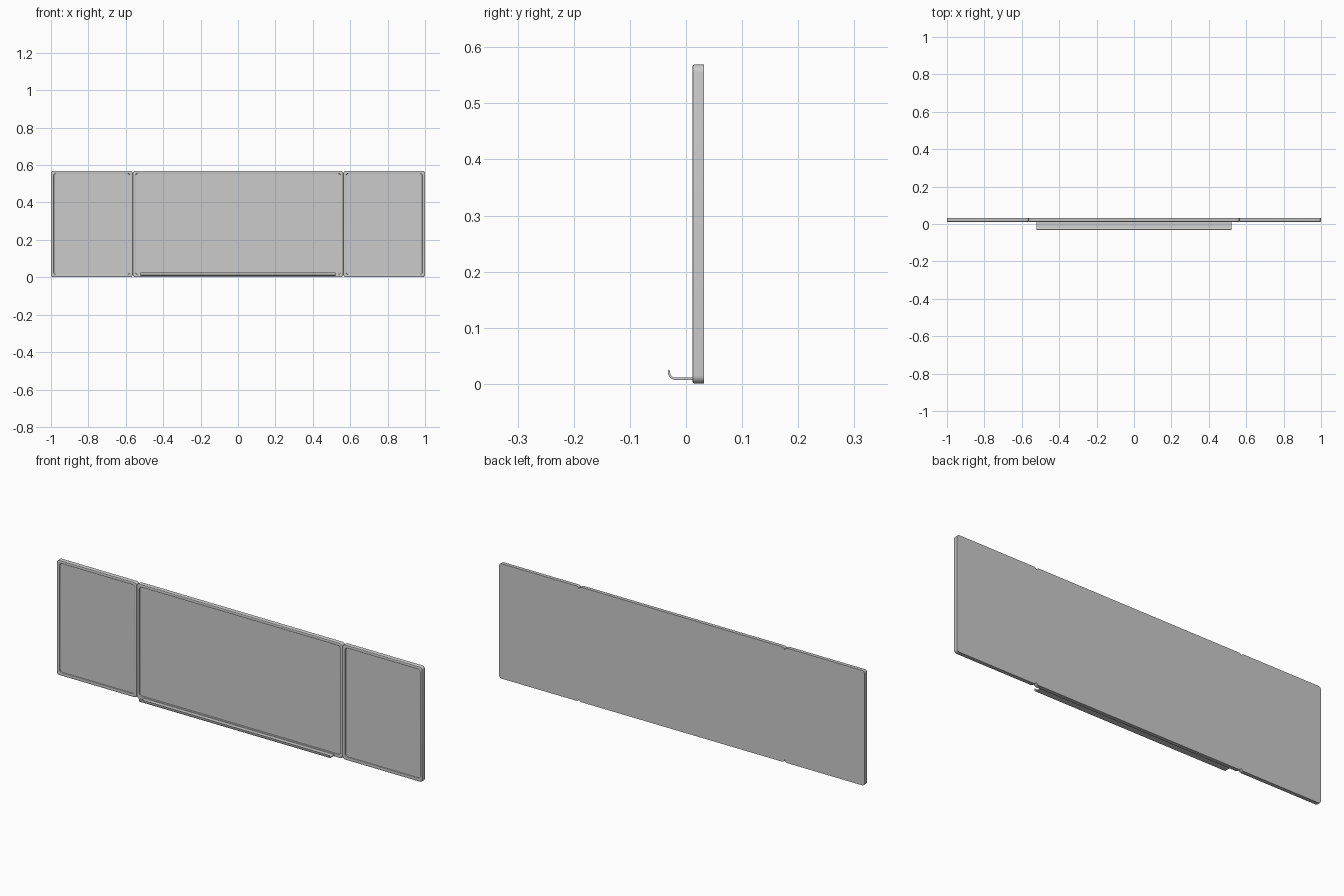
import bpy, bmesh, math

if "Cube" in bpy.data.objects:
    bpy.data.objects.remove(bpy.data.objects["Cube"])

Y_FRONT, Y_FACE, Y_BACK = 0.0115, 0.018, 0.0325
Z0, Z1 = 0.001, 0.569


def finish(name, bm):
    bmesh.ops.recalc_face_normals(bm, faces=bm.faces[:])
    me = bpy.data.meshes.new(name)
    bm.to_mesh(me)
    bm.free()
    ob = bpy.data.objects.new(name, me)
    bpy.context.collection.objects.link(ob)
    bpy.ops.object.select_all(action='DESELECT')
    bpy.context.view_layer.objects.active = ob
    ob.select_set(True)
    bpy.ops.object.shade_smooth_by_angle(angle=math.radians(30))
    return ob


def rounded_loop(bm, x0, x1, inset, y, radius, steps=6):
    """Ring of vertices around a rounded rectangle in the xz plane."""
    a, b = x0 + inset + radius, x1 - inset - radius
    c, d = Z0 + inset + radius, Z1 - inset - radius
    verts = []
    for i, (cx, cz) in enumerate([(b, d), (a, d), (a, c), (b, c)]):
        for k in range(steps + 1):
            t = math.pi / 2 * (i + k / steps)
            verts.append(bm.verts.new((cx + radius * math.cos(t), y, cz + radius * math.sin(t))))
    return verts


def panel(side, x0, x1):
    # Raised frame with softened edges and a closed back
    profile = [(0, Y_BACK, .014), (0, Y_FRONT + .003, .014), (.001, Y_FRONT + .001, .013),
               (.003, Y_FRONT, .012), (.012, Y_FRONT, .012), (.014, Y_FRONT + .001, .012),
               (.015, Y_FRONT + .003, .012), (.015, Y_FACE, .012)]
    bm = bmesh.new()
    rings = [rounded_loop(bm, x0, x1, *p) for p in profile]
    n = len(rings[0])
    for r, s in zip(rings, rings[1:]):
        for i in range(n):
            j = (i + 1) % n
            bm.faces.new((r[i], r[j], s[j], s[i]))
    bm.faces.new(rings[0])
    # Temporary closing face gives reliable outward normals
    cap = bm.faces.new(rings[-1])
    bmesh.ops.recalc_face_normals(bm, faces=bm.faces[:])
    bmesh.ops.delete(bm, geom=[cap], context='FACES_ONLY')
    finish(side + "_frame", bm)

    # Recessed writing surface
    bm = bmesh.new()
    face = bm.faces.new(rounded_loop(bm, x0, x1, .015, Y_FACE, .012))
    face.normal_update()
    me_flip = face.normal.y > 0
    board = finish(side + "_writing_surface", bm)
    if board.data.polygons[0].normal.y > 0:
        board.data.flip_normals()


panel("left", -1.0, -0.563)
panel("centre", -0.563, 0.563)
panel("right", 0.563, 1.0)

# Pen tray: thin shelf curling up at the front lip
thick, half = 0.004, 0.52
bend_y, bend_z, rad = -0.018, 0.0215, 0.0145
outer = [(Y_FRONT + .001, bend_z - rad)]
inner = [(Y_FRONT + .001, bend_z - rad + thick)]
for k in range(9):
    t = math.radians(270 - 80 * k / 8)
    outer.append((bend_y + rad * math.cos(t), bend_z + rad * math.sin(t)))
    ri = rad - thick
    inner.append((bend_y + ri * math.cos(t), bend_z + ri * math.sin(t)))
# Rounded tip of the lip
tip = [(-0.0325, 0.0245), (-0.031, 0.0255), (-0.0292, 0.0245)]
section = outer + tip + inner[::-1]
bm = bmesh.new()
ends = [[bm.verts.new((x, y, z)) for y, z in section] for x in (-half, half)]
n = len(section)
for i in range(n):
    j = (i + 1) % n
    bm.faces.new((ends[0][i], ends[0][j], ends[1][j], ends[1][i]))
bm.faces.new(ends[0])
bm.faces.new(ends[1])
finish("pen_tray", bm)
